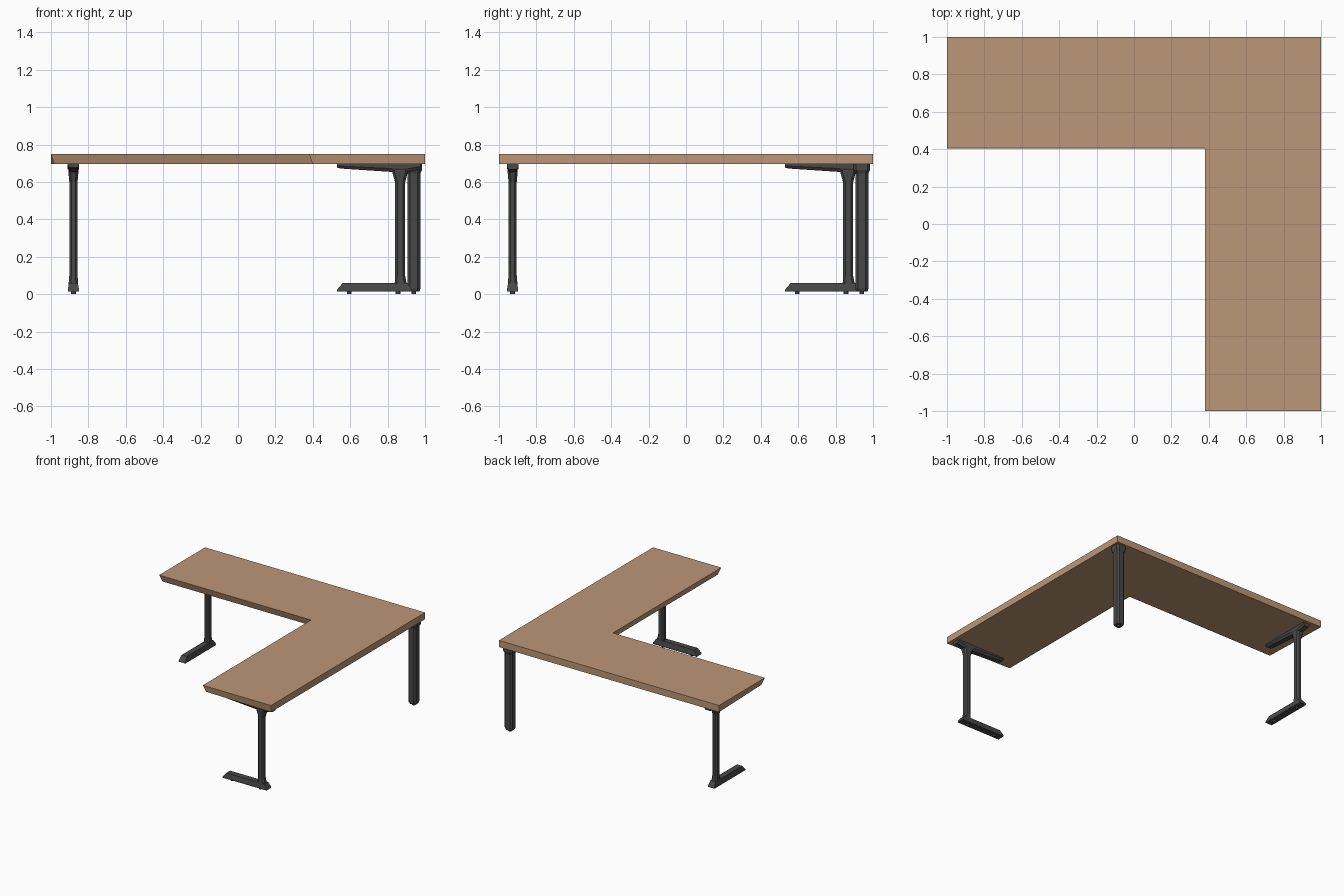
import bpy, bmesh, math
from mathutils import Vector

if "Cube" in bpy.data.objects:
    bpy.data.objects.remove(bpy.data.objects["Cube"])

def material(name, rgb):
    m = bpy.data.materials.new(name)
    m.diffuse_color = (*rgb, 1)
    m.use_nodes = True
    m.node_tree.nodes["Principled BSDF"].inputs["Base Color"].default_value = m.diffuse_color
    return m

wood = material("wood", (0.50, 0.31, 0.18))
metal = material("dark_metal", (0.065, 0.065, 0.065))

def loft(name, rings, mat, place=lambda p: p):
    """Join matching rings of points into a closed flat-faced solid."""
    bm = bmesh.new()
    vs = [[bm.verts.new(place(Vector(p))) for p in r] for r in rings]
    n = len(vs[0])
    for a, b in zip(vs, vs[1:]):
        for i in range(n):
            j = (i + 1) % n
            bm.faces.new((a[i], a[j], b[j], b[i]))
    bm.faces.new(vs[0])
    bm.faces.new(vs[-1])
    bmesh.ops.recalc_face_normals(bm, faces=bm.faces)
    me = bpy.data.meshes.new(name)
    bm.to_mesh(me)
    bm.free()
    ob = bpy.data.objects.new(name, me)
    me.materials.append(mat)
    bpy.context.collection.objects.link(ob)
    return ob

def octagon(u0, u1, h, z, c=0.012, v=0.0):
    """Horizontal rectangle with cut corners."""
    return [(u0 + c, v - h, z), (u1 - c, v - h, z), (u1, v - h + c, z), (u1, v + h - c, z),
            (u1 - c, v + h, z), (u0 + c, v + h, z), (u0, v + h - c, z), (u0, v - h + c, z)]

def pad(name, u, v, place):
    """Levelling foot under a leg."""
    rings = [[(u + 0.013 * math.cos(k * math.pi / 6), v + 0.013 * math.sin(k * math.pi / 6), z)
              for k in range(12)] for z in (0, 0.017)]
    loft(name, rings, metal, place)

# L-shaped top: inner edges and ends lean inward underneath
s = 0.018
top = [(-1, 1), (1, 1), (1, -1), (0.38, -1), (0.38, 0.405), (-1, 0.405)]
under = [(-1, 1), (1, 1), (1, -1), (0.38 + s, -1 + s), (0.38 + s, 0.405 + s), (-1 + s, 0.405 + s)]
loft("tabletop", [[(x, y, 0.695) for x, y in under], [(x, y, 0.75) for x, y in top]], wood)

def end_leg(name, place):
    # column with flared ends
    col = [(0.835, 0.915, 0.026, 0.03), (0.838, 0.900, 0.025, 0.065), (0.840, 0.894, 0.022, 0.10),
           (0.840, 0.894, 0.022, 0.60), (0.824, 0.908, 0.027, 0.655), (0.824, 0.908, 0.027, 0.685)]
    loft(name + "_column", [octagon(u0, u1, h, z) for u0, u1, h, z in col], metal, place)
    # floor foot with slanted toe and heel
    loft(name + "_foot", [
        [(ub, -0.03, 0.015), (ub, 0.03, 0.015), (ub, 0.03, 0.025), (ut, 0.024, 0.06), (ut, -0.024, 0.06), (ub, -0.03, 0.025)]
        for ub, ut in ((0.53, 0.56), (0.93, 0.905))], metal, place)
    # tapering support arm under the top
    arm = [(0.53, 0.688, 0.677), (0.55, 0.685, 0.672), (0.82, 0.672, 0.654),
           (0.91, 0.672, 0.654), (0.975, 0.682, 0.668)]
    loft(name + "_arm", [
        [(u, -0.031, 0.695), (u, 0.031, 0.695), (u, 0.031, zs), (u, 0.020, zb), (u, -0.020, zb), (u, -0.031, zs)]
        for u, zs, zb in arm], metal, place)
    for i, u in enumerate((0.595, 0.855)):
        pad(f"{name}_pad_{i + 1}", u, 0, place)

end_leg("front_leg", lambda p: Vector((p.x, -0.927 + p.y, p.z)))
end_leg("left_leg", lambda p: Vector((-0.88 + p.y, p.x, p.z)))

# square corner leg with cut corners
m = 0.94
leg = [(0.030, 0.015), (0.035, 0.03), (0.035, 0.645), (0.044, 0.665), (0.044, 0.695)]
loft("corner_leg", [octagon(m - h, m + h, h, z, 0.014, m) for h, z in leg], metal)
pad("corner_leg_pad", m, m, lambda p: p)
